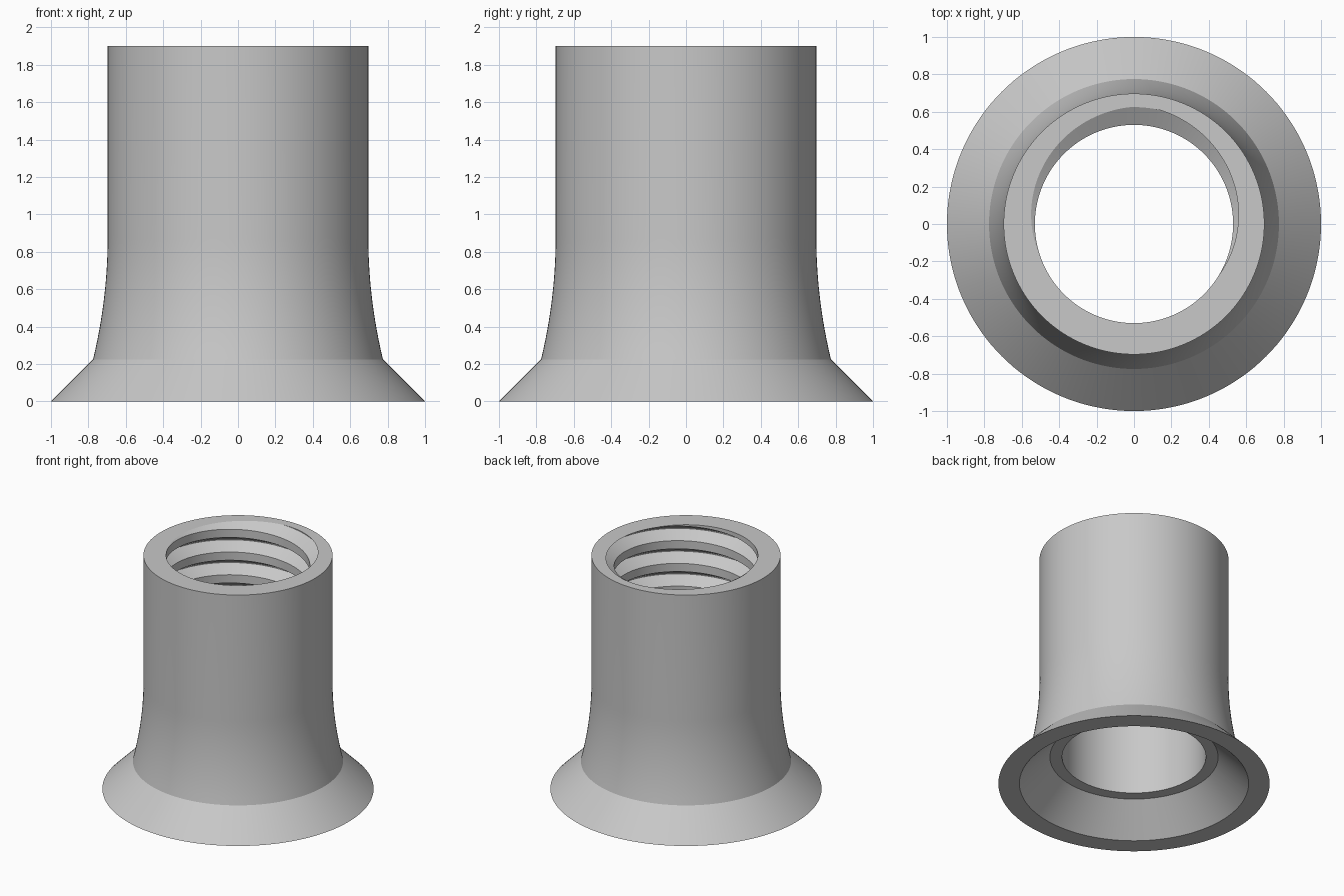
import bpy, bmesh, math

if "Cube" in bpy.data.objects:
    bpy.data.objects.remove(bpy.data.objects["Cube"])

SEG = 144                       # segments round the axis
TOP, THREAD_Z = 1.9, 0.9        # thread runs between these heights
PITCH, MINOR, MAJOR = 0.185, 0.53, 0.625
ROOT, OPEN = 0.02, 0.32         # half widths of groove root and mouth, in pitches
PHASE = math.radians(85)        # where the groove is deepest at the top face


def turn(a):
    return (a - PHASE) / math.tau


def bore_radius(z, a):
    """Radius of the right-handed threaded bore."""
    u = (z - TOP) / PITCH - turn(a)
    d = abs(u - round(u))
    t = min(max((d - ROOT) / (OPEN - ROOT), 0), 1)
    return MAJOR + (MINOR - MAJOR) * t


def ring(r, z):
    return lambda a: (r, z)


def thread_row(k):
    """Helical row, trimmed to the thread's height range."""
    def row(a):
        z = min(max(TOP + PITCH * (k + turn(a)), THREAD_Z), TOP)
        return bore_radius(z, a), z
    return row


# Outer wall from the top down: straight neck, flared foot, conical flange
rows = [ring(0.697, TOP)]
for i in range(13):
    t = i / 12
    rows.append(ring(0.697 + 0.078 * t * t, 0.875 - 0.65 * t))
rows.append(ring(1.0, 0.0))

# Conical recess underneath, ledge and plain lower bore
rows += [ring(0.845, 0.0), ring(0.62, 0.225), ring(MINOR, 0.225),
         ring(MINOR, THREAD_Z)]

# Threaded upper bore
turns = math.ceil((TOP - THREAD_Z) / PITCH) + 2
for k in range(-turns, 3):
    for f in (-OPEN, -ROOT, ROOT, OPEN):
        rows.append(thread_row(k + f))

bm = bmesh.new()
grid = []
for row in rows:
    line = []
    for i in range(SEG + 1):
        a = math.tau * i / SEG
        r, z = row(a)
        line.append(bm.verts.new((r * math.cos(a), r * math.sin(a), z)))
    grid.append(line)
for j in range(len(grid)):
    p, q = grid[j], grid[(j + 1) % len(grid)]
    for i in range(SEG):
        # skip faces that lie wholly in a trimmed-off part of the thread
        pts = (p[i], p[i + 1], q[i + 1], q[i])
        if (p[i].co - q[i].co).length < 1e-6 and (p[i + 1].co - q[i + 1].co).length < 1e-6:
            continue
        bm.faces.new(pts)
bmesh.ops.remove_doubles(bm, verts=bm.verts[:], dist=1e-5)
bmesh.ops.delete(bm, geom=[v for v in bm.verts if not v.link_faces], context='VERTS')
bmesh.ops.recalc_face_normals(bm, faces=bm.faces[:])

mesh = bpy.data.meshes.new("threaded_collar")
bm.to_mesh(mesh)
bm.free()
collar = bpy.data.objects.new("threaded_collar", mesh)
bpy.context.collection.objects.link(collar)

grey = bpy.data.materials.new("light grey")
grey.diffuse_color = (0.58, 0.58, 0.58, 1)
grey.use_nodes = True
grey.node_tree.nodes["Principled BSDF"].inputs["Base Color"].default_value = grey.diffuse_color
mesh.materials.append(grey)

bpy.context.view_layer.objects.active = collar
collar.select_set(True)
bpy.ops.object.shade_smooth_by_angle(angle=math.radians(25))
